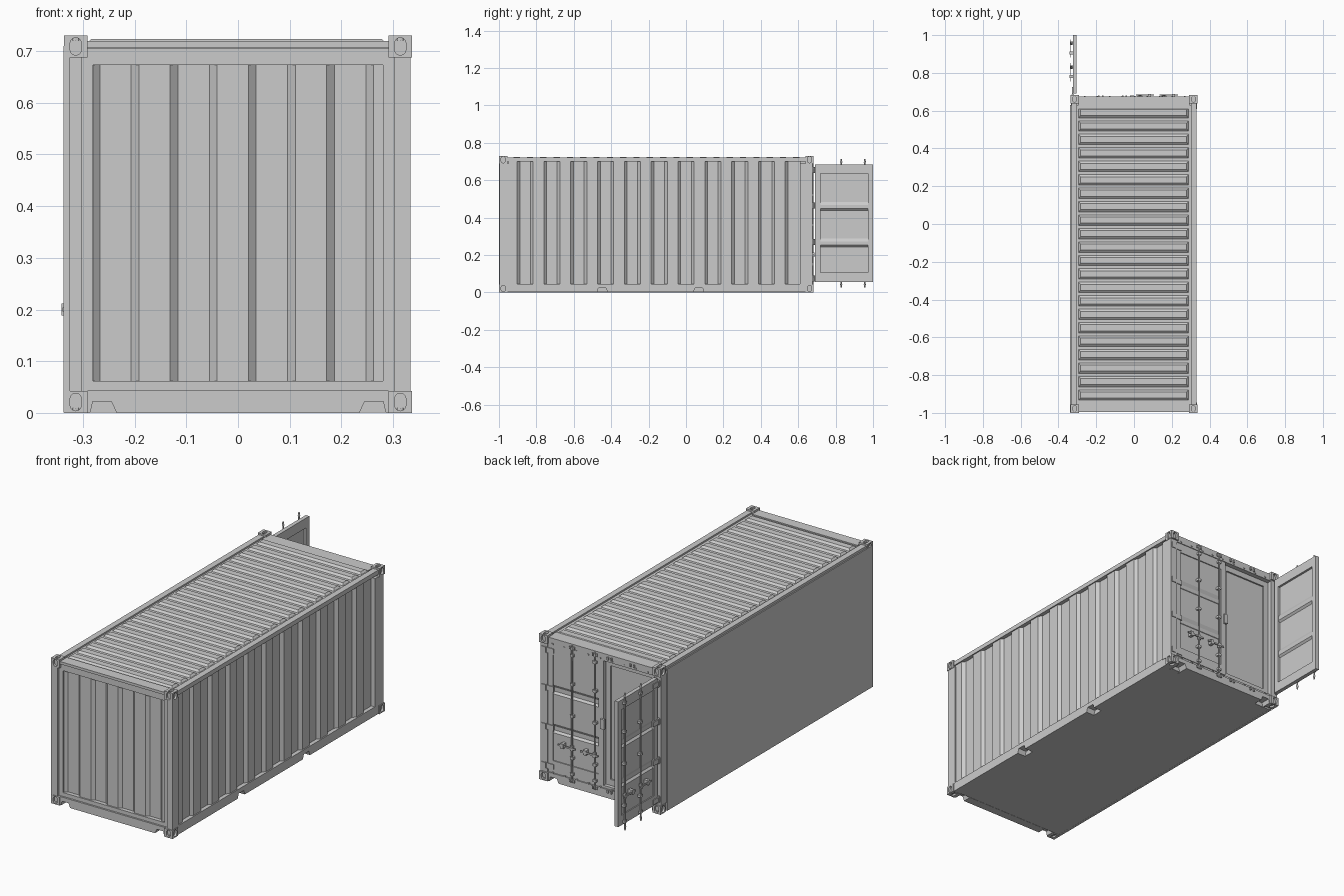
import bpy, bmesh, math
from mathutils import Vector

if "Cube" in bpy.data.objects:
    bpy.data.objects.remove(bpy.data.objects["Cube"])

XYZ = lambda p, q, r: (p, q, r)
XZ = lambda p, q, r: (p, r, q)      # profile in x-z, extruded along y
YZ = lambda p, q, r: (r, p, q)      # profile in y-z, extruded along x


def finish(name, bm, smooth=False):
    bmesh.ops.recalc_face_normals(bm, faces=bm.faces)
    me = bpy.data.meshes.new(name)
    bm.to_mesh(me)
    bm.free()
    ob = bpy.data.objects.new(name, me)
    bpy.context.collection.objects.link(ob)
    if smooth:
        bpy.ops.object.select_all(action='DESELECT')
        bpy.context.view_layer.objects.active = ob
        ob.select_set(True)
        bpy.ops.object.shade_smooth_by_angle(angle=math.radians(40))
    return ob


def prism(bm, pts, a, b, f=XYZ, top=None):
    lo = [bm.verts.new(f(p, q, a)) for p, q in pts]
    hi = [bm.verts.new(f(p, q, b)) for p, q in (top or pts)]
    bm.faces.new(lo)
    bm.faces.new(hi)
    n = len(pts)
    for i in range(n):
        j = (i + 1) % n
        bm.faces.new((lo[i], lo[j], hi[j], hi[i]))


def rect(p0, p1, q0, q1):
    return [(p0, q0), (p1, q0), (p1, q1), (p0, q1)]


def box(bm, p0, p1, q0, q1, r0, r1, f=XYZ):
    prism(bm, rect(p0, p1, q0, q1), r0, r1, f)


def circle(c, d, r, n=12):
    return [(c + r * math.cos(2 * math.pi * i / n), d + r * math.sin(2 * math.pi * i / n)) for i in range(n)]


def corrugation(s0, s1, first, step, w, count, face, depth, thick):
    """Closed trapezoid-wave profile; (position, height) pairs."""
    levels = [face, face - depth]
    pts = [(s0, levels[0])]
    for k in range(count):
        c = first + k * step
        pts += [(c - w / 2, levels[k % 2]), (c + w / 2, levels[(k + 1) % 2])]
    pts.append((s1, levels[count % 2]))
    return pts + [(s, d - thick) for s, d in reversed(pts)]


# corner castings with oval pockets
bm = bmesh.new()
sx, sy, sz = .046, .045, .042
box(bm, -sx, 0, -sy, 0, -sz, 0)
template = finish("casting_template", bm)


def stadium(c, d, r, h):
    out = []
    for i in range(14):
        a = math.pi * (i if i < 7 else i - 1) / 6
        out.append((c + r * math.cos(a), d + (h if i < 7 else -h) + r * math.sin(a)))
    return out


bm = bmesh.new()
prism(bm, stadium(-sy / 2, -sz / 2, .011, .006), -.0105, .01, YZ)
prism(bm, stadium(-sx / 2, -sz / 2, .011, .006), -.0105, .01, XZ)
prism(bm, stadium(-sx / 2, -sy / 2, .009, .006), -.0095, .01)
cutter = finish("casting_cutter", bm)
cutter.hide_render = True
mod = template.modifiers.new("pockets", 'BOOLEAN')
mod.operation, mod.solver, mod.object = 'DIFFERENCE', 'EXACT', cutter
ev = template.evaluated_get(bpy.context.evaluated_depsgraph_get())
cast_mesh = bpy.data.meshes.new_from_object(ev)
for ob in (template, cutter):
    bpy.data.objects.remove(ob)
for x in (-1, 1):
    for y, yc in ((-1, -1.0), (1, .683)):
        for z, zc in ((-1, 0), (1, .73)):
            bm = bmesh.new()
            bm.from_mesh(cast_mesh)
            for v in bm.verts:
                v.co = Vector((v.co.x * x + .337 * x, v.co.y * y + yc, v.co.z * z + zc))
            finish("corner_casting", bm)

# corner posts
bm = bmesh.new()
for s in (-1, 1):
    box(bm, s * .303, s * .334, -.996, -.945, .04, .69)
    box(bm, s * .296, s * .334, .61, .675, .04, .69)
finish("corner_posts", bm)

# end sills with lifting notches
half = [(.291, .043), (.291, 0), (.286, 0), (.281, .022), (.245, .022), (.235, 0)]
sill = half + [(-x, z) for x, z in reversed(half)]
bm = bmesh.new()
prism(bm, sill, -.994, -.95, XZ)
prism(bm, sill, .61, .674, XZ)
box(bm, -.298, .298, .61, .668, .03, .055)
finish("end_sills", bm)

# right bottom rail with fork pockets
prof = [(-.956, .046), (-.956, .001)]
for c in (-.448, .068):
    prof += [(c - .028, .001), (c - .02, .024), (c + .02, .024), (c + .028, .001)]
prof += [(.64, .001), (.64, .046)]
bm = bmesh.new()
prism(bm, prof, .285, .332, YZ)
finish("right_bottom_rail", bm)

# floor, flat left wall
bm = bmesh.new()
box(bm, -.335, .286, -.951, .625, .001, .04)
finish("floor", bm)
bm = bmesh.new()
box(bm, -.3375, -.325, -.999, .63, .0005, .71)
finish("left_wall", bm)

# front frame and corrugated front wall
bm = bmesh.new()
for s in (-1, 1):
    box(bm, s * .281, s * .305, -.985, -.945, .04, .705)
box(bm, -.281, .281, -.985, -.945, .673, .705)
box(bm, -.281, .281, -.985, -.945, .04, .062)
box(bm, -.292, .292, -.994, -.94, .707, .72)
finish("front_frame", bm)
wave = corrugation(-.284, .284, -.275, .0757, .015, 8, .978, .013, .004)
bm = bmesh.new()
prism(bm, wave, .055, .68, lambda p, q, r: (p, -q, r))
finish("front_wall", bm)

# corrugated right wall
wave = corrugation(-.95, .615, -.896, .0717, .015, 21, .326, .014, .004)
bm = bmesh.new()
prism(bm, wave, .04, .705, lambda p, q, r: (q, p, r))
finish("right_wall", bm)

# top rails and ribbed roof
bm = bmesh.new()
for s in (-1, 1):
    box(bm, s * .302, s * .332, -.956, .64, .70, .722)
box(bm, -.295, .295, .61, .674, .683, .72)
finish("top_rails", bm)
bm = bmesh.new()
box(bm, -.31, .31, -.955, .63, .703, .714)
for k in range(22):
    y = .59 - k * .0712
    prism(bm, rect(-.294, .289, y - .029, y + .029), .713, .723, XYZ,
          rect(-.284, .279, y - .016, y + .016))
finish("roof", bm)

# inner panel closing the open doorway
bm = bmesh.new()
box(bm, -.298, .298, .625, .642, .05, .69)
for x0, x1, z0, z1 in ((-.298, -.27, .05, .69), (-.035, -.005, .05, .69),
                       (-.27, -.035, .05, .085), (-.27, -.035, .655, .69)):
    box(bm, x0, x1, .64, .65, z0, z1)
finish("doorway_panel", bm)

# doors in (distance from hinge, outward, up); one shut, one swung open
W, Z0, Z1 = .31, .056, .684
shut = lambda u, v, z: (.298 - u, .65 + v, z)
opened = lambda u, v, z: (-.304 - v, .69 + u, z)
for tag, f in (("right", shut), ("left", opened)):
    bm = bmesh.new()
    for u0, u1 in ((0, .028), (W - .028, W)):
        box(bm, u0, u1, 0, .02, Z0, Z1, f)
    for z0, z1 in ((Z0, .105), (.635, Z1)):
        box(bm, .028, W - .028, 0, .02, z0, z1, f)
    outer = [(.10, .015)]                       # panel with two pressed channels
    for c in (.265, .46):
        outer += [(c - .022, .015), (c - .012, .006), (c + .008, .006), (c + .024, .015)]
    outer += [(.64, .015)]
    skin = outer + [(z, v - .004) for z, v in reversed(outer)]
    prism(bm, skin, .027, W - .027, lambda p, q, r: f(r, q, p))
    finish(tag + "_door", bm)

    # hinges
    bm = bmesh.new()
    for z in (.075, .27, .465, .655):
        box(bm, -.004, .034, .018, .024, z - .012, z + .012, f)
        prism(bm, circle(-.008, .02, .0065), z - .016, z + .016, f)
        if tag == "right":
            box(bm, -.03, -.006, .018, .029, z - .014, z + .014, f)
        else:
            box(bm, -.02, -.008, .012, .028, z - .012, z + .012, f)
    finish(tag + "_hinges", bm)

    # lock rods, brackets and handles
    bm = bmesh.new()
    for u in (.14, .266):
        prism(bm, circle(u, .027, .0038), .045, .695, f)
        for z0, z1 in ((.045, .026), (.695, .714)):
            prism(bm, circle(u, .027, .006), z0, z1, f, circle(u, .027, .003))
    finish(tag + "_lock_rods", bm, True)
    bm = bmesh.new()
    for u in (.14, .266):
        for z in (.07, .15, .36, .52, .665):
            box(bm, u - .009, u + .009, .014, .032, z - .006, z + .006, f)
        box(bm, u - .007, u + .007, .022, .034, .188, .212, f)
        box(bm, u - .075, u + .022, .031, .036, .196, .204, f)
        box(bm, u - .058, u - .042, .014, .038, .188, .212, f)
    finish(tag + "_handles", bm)

# door edge latch plate and rod keepers on header and sill
bm = bmesh.new()
box(bm, -.02, .0, .668, .68, .34, .39)
finish("latch_plate", bm)
bm = bmesh.new()
for x in (.158, .032, -.05, -.176):
    for z in (.035, .702):
        for d in (-.01, .01):
            box(bm, x + d - .004, x + d + .004, .67, .681, z - .007, z + .007)
for i in range(9):
    for z in (.045, .692):
        box(bm, -.264 + i * .066, -.256 + i * .066, .66, .677, z - .003, z + .003)
finish("rod_keepers", bm)
